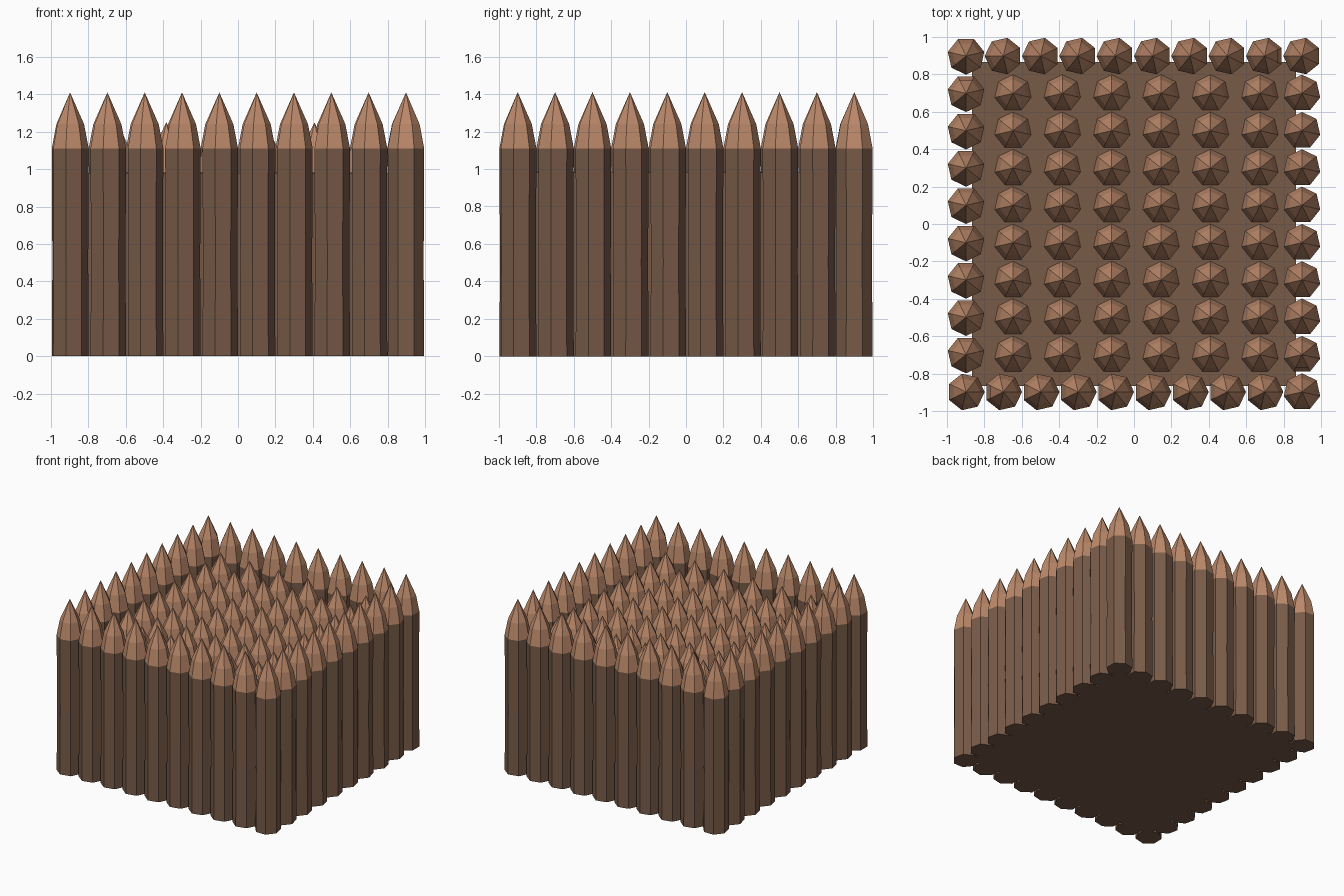
import bpy, bmesh
from math import sin, cos, pi

if "Cube" in bpy.data.objects:
    bpy.data.objects.remove(bpy.data.objects["Cube"])

SIDES = 7
EDGE = 0.898          # centre line of the outer fence
STEP = 2 * EDGE / 9   # post spacing

def material(name, colour):
    m = bpy.data.materials.new(name)
    m.diffuse_color = colour
    m.use_nodes = True
    m.node_tree.nodes["Principled BSDF"].inputs["Base Color"].default_value = m.diffuse_color
    return m

bark = material("bark", (0.19, 0.105, 0.065, 1))
cut_wood = material("cut_wood", (0.50, 0.25, 0.145, 1))

def post_mesh(name, rings, tip):
    """Seven-sided stake; rings are (radius, z), the faces above the shoulder are pale."""
    bm = bmesh.new()
    loops = [[bm.verts.new((r * cos(2 * pi * i / SIDES), r * sin(2 * pi * i / SIDES), z))
              for i in range(SIDES)] for r, z in rings]
    bm.faces.new(loops[0][::-1])
    for n, (a, b) in enumerate(zip(loops, loops[1:])):
        for i in range(SIDES):
            j = (i + 1) % SIDES
            f = bm.faces.new((a[i], a[j], b[j], b[i]))
            f.material_index = int(n == len(loops) - 2)
    apex = bm.verts.new((0, 0, tip))
    for i in range(SIDES):
        f = bm.faces.new((loops[-1][i], loops[-1][(i + 1) % SIDES], apex))
        f.material_index = 1
    me = bpy.data.meshes.new(name)
    bm.to_mesh(me)
    bm.free()
    me.materials.append(bark)
    me.materials.append(cut_wood)
    return me

def place(name, mesh, x, y, turn):
    ob = bpy.data.objects.new(name, mesh)
    ob.location = (x, y, 0)
    ob.rotation_euler.z = turn
    bpy.context.collection.objects.link(ob)

# Outer fence: nine stakes per side, each side turned a quarter
outer = post_mesh("outer_stake", [(0.1, 0), (0.097, 0.5), (0.1, 1.11), (0.075, 1.24)], 1.41)
for side in range(4):
    c, s = round(cos(side * pi / 2)), round(sin(side * pi / 2))
    for i in range(9):
        x, y = -EDGE + i * STEP, -EDGE
        place("outer_stake", outer, c * x - s * y, s * x + c * y, side * pi / 2)

# Inner field of shorter spikes
inner = post_mesh("inner_spike", [(0.1, 0.8), (0.1, 0.985), (0.075, 1.10)], 1.25)
for col in range(6):
    for row in range(1, 9):
        place("inner_spike", inner, -0.647 + col * 0.264, -EDGE + row * STEP, pi / 2)

# Solid core between the stakes
bpy.ops.mesh.primitive_cube_add(size=1, location=(0, 0, 0.49))
core = bpy.context.object
core.name = "core_block"
core.scale = (1.73, 1.73, 0.98)
core.data.materials.append(bark)
